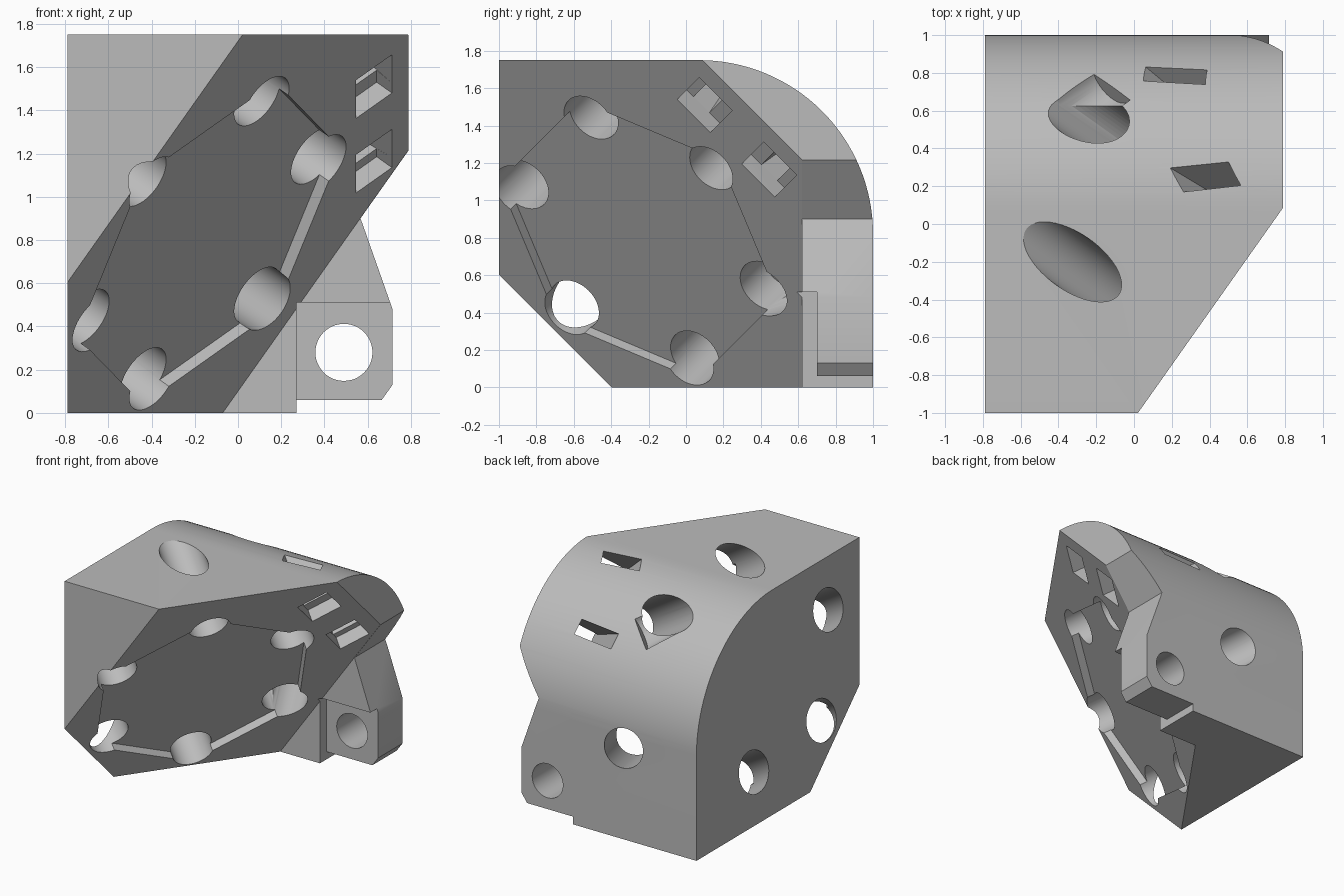
import bpy, bmesh, math
from mathutils import Vector, Matrix

cube = bpy.data.objects.get("Cube")
if cube:
    bpy.data.objects.remove(cube)

grey = bpy.data.materials.new("plain grey")
grey.use_nodes = True
color = (0.5, 0.5, 0.5, 1)
grey.diffuse_color = color
grey.node_tree.nodes["Principled BSDF"].inputs["Base Color"].default_value = color

# Slanted mounting face: outward normal N, in-plane axes U and V, centre C
N = Vector((math.sqrt(0.5), -0.5, -0.5))
U = Vector((math.sqrt(0.5), 0.5, 0.5))
V = Vector((0, math.sqrt(0.5), -math.sqrt(0.5)))
C = Vector((-0.134, -0.252, 0.786))
C += N * (-0.36 - N.dot(C))
HALF, BACK, TOP, WALL = 0.79, 1.0, 1.75, 0.62


def make(name, bm):
    bmesh.ops.recalc_face_normals(bm, faces=bm.faces)
    mesh = bpy.data.meshes.new(name)
    bm.to_mesh(mesh)
    bm.free()
    mesh.materials.append(grey)
    obj = bpy.data.objects.new(name, mesh)
    bpy.context.collection.objects.link(obj)
    return obj


def prism(name, points, offset):
    """Extrude a flat polygon along an offset vector."""
    bm = bmesh.new()
    face = bm.faces.new([bm.verts.new(p) for p in points])
    ext = bmesh.ops.extrude_face_region(bm, geom=[face])["geom"]
    verts = [g for g in ext if isinstance(g, bmesh.types.BMVert)]
    bmesh.ops.translate(bm, verts=verts, vec=offset)
    return make(name, bm)


def rod(name, start, end, radius, sides=48):
    start, end = Vector(start), Vector(end)
    axis = end - start
    side = axis.orthogonal().normalized()
    other = axis.normalized().cross(side)
    ring = [start + radius * (math.cos(a) * side + math.sin(a) * other)
            for a in (2 * math.pi * i / sides for i in range(sides))]
    return prism(name, ring, axis)


def patch(center, a, b):
    return [center + a * i + b * j for i, j in ((-1, -1), (1, -1), (1, 1), (-1, 1))]


def cut(target, cutter):
    mod = target.modifiers.new("cut", "BOOLEAN")
    mod.operation, mod.solver, mod.object = "DIFFERENCE", "EXACT", cutter
    bpy.context.view_layer.objects.active = target
    bpy.ops.object.modifier_apply(modifier=mod.name)
    bpy.data.objects.remove(cutter)


# Body: side profile with a rounded top rear edge
R = 0.93
profile = [(-BACK, 0), (BACK, 0)]
for i in range(33):
    a = math.pi / 2 * i / 32
    profile.append((BACK - R + R * math.cos(a), TOP - R + R * math.sin(a)))
profile.append((-BACK, TOP))
body = prism("bracket_body", [(-HALF, y, z) for y, z in profile], Vector((2 * HALF, 0, 0)))

# Slanted face, stopping at the rear wall
bm = bmesh.new()
bmesh.ops.create_cube(bm, size=6)
for point, normal in ((C, -N), (Vector((0, WALL, 0)), Vector((0, 1, 0)))):
    cutting = bmesh.ops.bisect_plane(bm, geom=bm.verts[:] + bm.edges[:] + bm.faces[:],
                                     plane_co=point, plane_no=normal, clear_outer=True)
    edges = [g for g in cutting["geom_cut"] if isinstance(g, bmesh.types.BMEdge)]
    bmesh.ops.contextual_create(bm, geom=edges)
cut(body, make("slant_cutter", bm))

# Rear wall outline with the mounting ear
outline = [(0.27, -0.1), (0.27, 0.06), (0.665, 0.06), (0.715, 0.13), (0.715, 0.48),
           (0.567, 0.9), (0.787, 1.211), (0.9, 1.371), (2, 1.371), (2, -0.1)]
cut(body, prism("outline_cutter", [(x, WALL - 0.01, z) for x, z in outline], Vector((0, 1, 0))))
cut(body, prism("ear_cutter", patch(Vector((0.77, 0.5, 0.205)), Vector((0.5, 0, 0)),
                                    Vector((0, 0, 0.305))), Vector((0, 0.2, 0))))
cut(body, rod("ear_hole", (0.49, 0.5, 0.28), (0.49, 1.2, 0.28), 0.132))

# Shallow hexagonal pocket
spokes = [math.cos(a) * U + math.sin(a) * V for a in (math.pi / 3 * i for i in range(6))]
cut(body, prism("hex_pocket", [C + s * 0.865 + N * 0.1 for s in spokes], N * -0.16))

# Bores at the pocket corners; one leans towards the back
for i, s in enumerate(spokes):
    base = C + s * 0.745
    direction = Vector((-0.29, 0.6, 0.19)).normalized() if i == 1 else -N
    start = base - direction * (0.02 if i == 1 else 0.2)
    cut(body, rod("corner_bore", start, base + direction * 1.5, 0.15))
    if i == 1:
        cut(body, rod("bore_mouth", base + N * 0.2, base - N * 0.3, 0.15))

# Relief beside the upper rear bore
top = Vector((-0.307, 0.634, 1.654))
cut(body, rod("bore_relief", top, top + Vector((0.707, 0.5, -0.5)) * 0.27, 0.15))

# Strap slots: square mouths narrowing to slits through the rounded top
for v, exit_point in ((-0.263, (0.38, 0.25, 1.73)), (0.225, (0.22, 0.785, 1.41))):
    mouth = C + U * 1.078 + V * v
    cut(body, prism("slot_mouth", patch(mouth + N * 0.05, U * 0.117, V * 0.125), N * -0.15))
    way = Vector(exit_point) - mouth
    cut(body, prism("slot_slit", patch(mouth, U * 0.117, V * 0.06), way * 2))

bpy.ops.object.select_all(action="DESELECT")
body.select_set(True)
bpy.context.view_layer.objects.active = body
bpy.ops.object.shade_smooth_by_angle(angle=math.radians(25))
